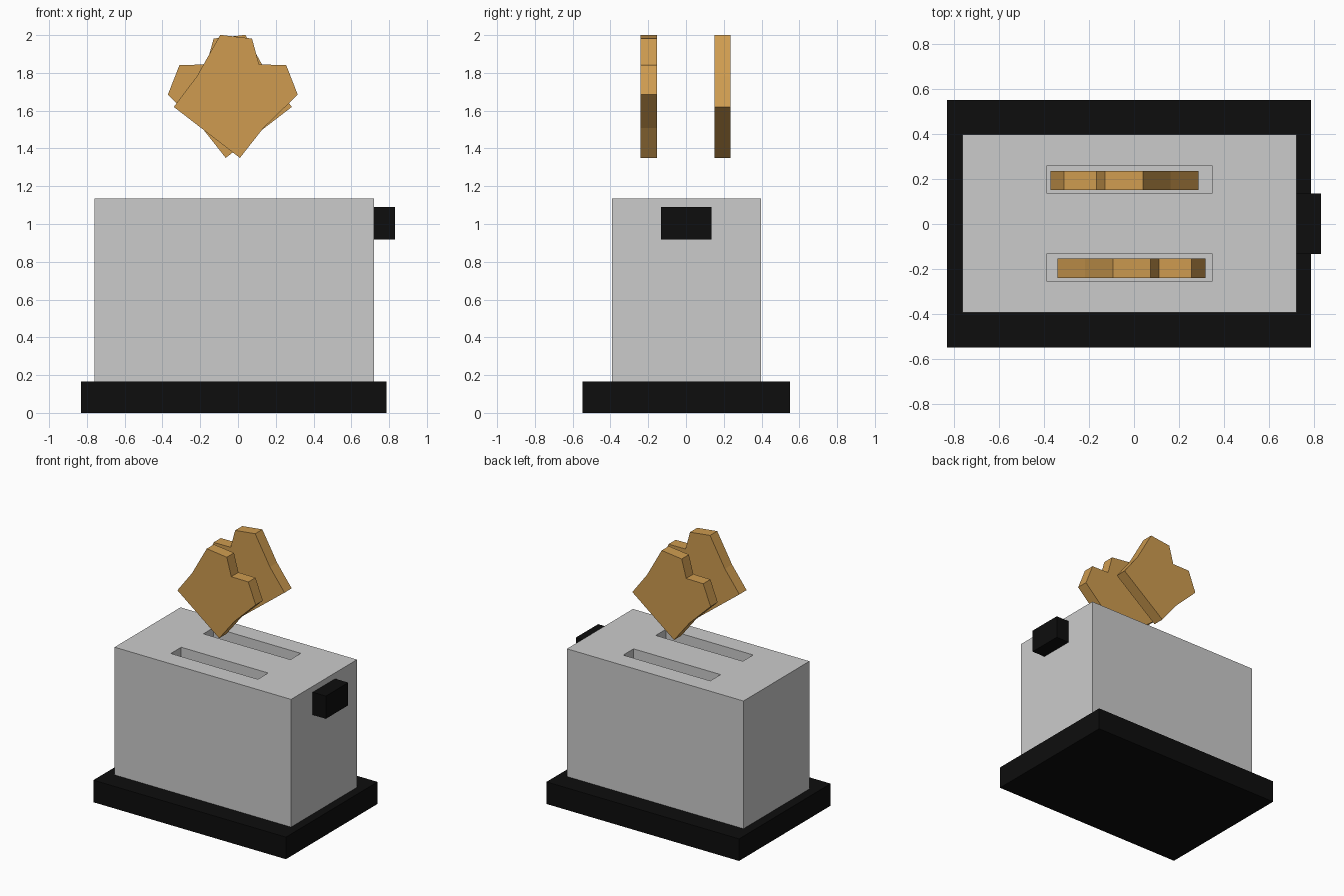
import bpy, bmesh
from mathutils import Vector

if "Cube" in bpy.data.objects:
    bpy.data.objects.remove(bpy.data.objects["Cube"])


def material(name, rgb):
    m = bpy.data.materials.new(name)
    m.diffuse_color = (*rgb, 1)
    m.use_nodes = True
    m.node_tree.nodes["Principled BSDF"].inputs["Base Color"].default_value = m.diffuse_color
    return m


black = material("black_plastic", (0.004, 0.004, 0.004))
bread = material("toasted_bread", (0.62, 0.33, 0.08))


def add_object(name, bm, mat=None):
    bmesh.ops.recalc_face_normals(bm, faces=bm.faces)
    mesh = bpy.data.meshes.new(name)
    bm.to_mesh(mesh)
    bm.free()
    if mat:
        mesh.materials.append(mat)
    obj = bpy.data.objects.new(name, mesh)
    bpy.context.collection.objects.link(obj)
    return obj


def box(name, lo, hi, mat=None):
    lo, hi = Vector(lo), Vector(hi)
    bm = bmesh.new()
    bmesh.ops.create_cube(bm, size=1)
    bmesh.ops.scale(bm, vec=hi - lo, verts=bm.verts)
    bmesh.ops.translate(bm, vec=(lo + hi) / 2, verts=bm.verts)
    return add_object(name, bm, mat)


# Base, body and lever
box("base", (-0.83, -0.547, 0), (0.785, 0.55, 0.167), black)
body = box("body", (-0.76, -0.393, 0.16), (0.72, 0.397, 1.135))
box("lever", (0.715, -0.133, 0.918), (0.83, 0.135, 1.09), black)

# Two bread slots cut down into the body
for y in (-0.193, 0.197):
    cutter = box("slot_cutter", (-0.385, y - 0.062, 0.4), (0.345, y + 0.062, 1.3))
    cutter.hide_render = True
    mod = body.modifiers.new("slot", 'BOOLEAN')
    mod.operation = 'DIFFERENCE'
    mod.solver = 'EXACT'
    mod.object = cutter
    bpy.context.view_layer.objects.active = body
    bpy.ops.object.modifier_apply(modifier=mod.name)
    bpy.data.objects.remove(cutter, do_unlink=True)

# Half outline of a slice, from bottom corner to the dip in the crown
HALF = [(0.221, 0), (0.223, 0.203), (0.259, 0.452), (0.114, 0.539)]
OUTLINE = HALF + [(0, 0.453)] + [(-x, z) for x, z in reversed(HALF)]


def toast(name, y, thickness, flip):
    # Tilted slice; flip mirrors the tilt about the slot centre
    foot = Vector((-0.165, 1.485))
    across, up = Vector((0.792, -0.611)), Vector((0.611, 0.792))
    bm = bmesh.new()
    verts = []
    for a, u in OUTLINE:
        p = foot + across * a + up * u
        x = -0.055 - p.x if flip else p.x
        verts.append(bm.verts.new((x, y - thickness / 2, p.y)))
    face = bm.faces.new(verts)
    ext = bmesh.ops.extrude_face_region(bm, geom=[face], use_keep_orig=True)
    moved = [v for v in ext["geom"] if isinstance(v, bmesh.types.BMVert)]
    bmesh.ops.translate(bm, vec=(0, thickness, 0), verts=moved)
    add_object(name, bm, bread)


# Slices popping out above the slots
toast("front_toast", -0.197, 0.086, False)
toast("back_toast", 0.193, 0.086, True)
